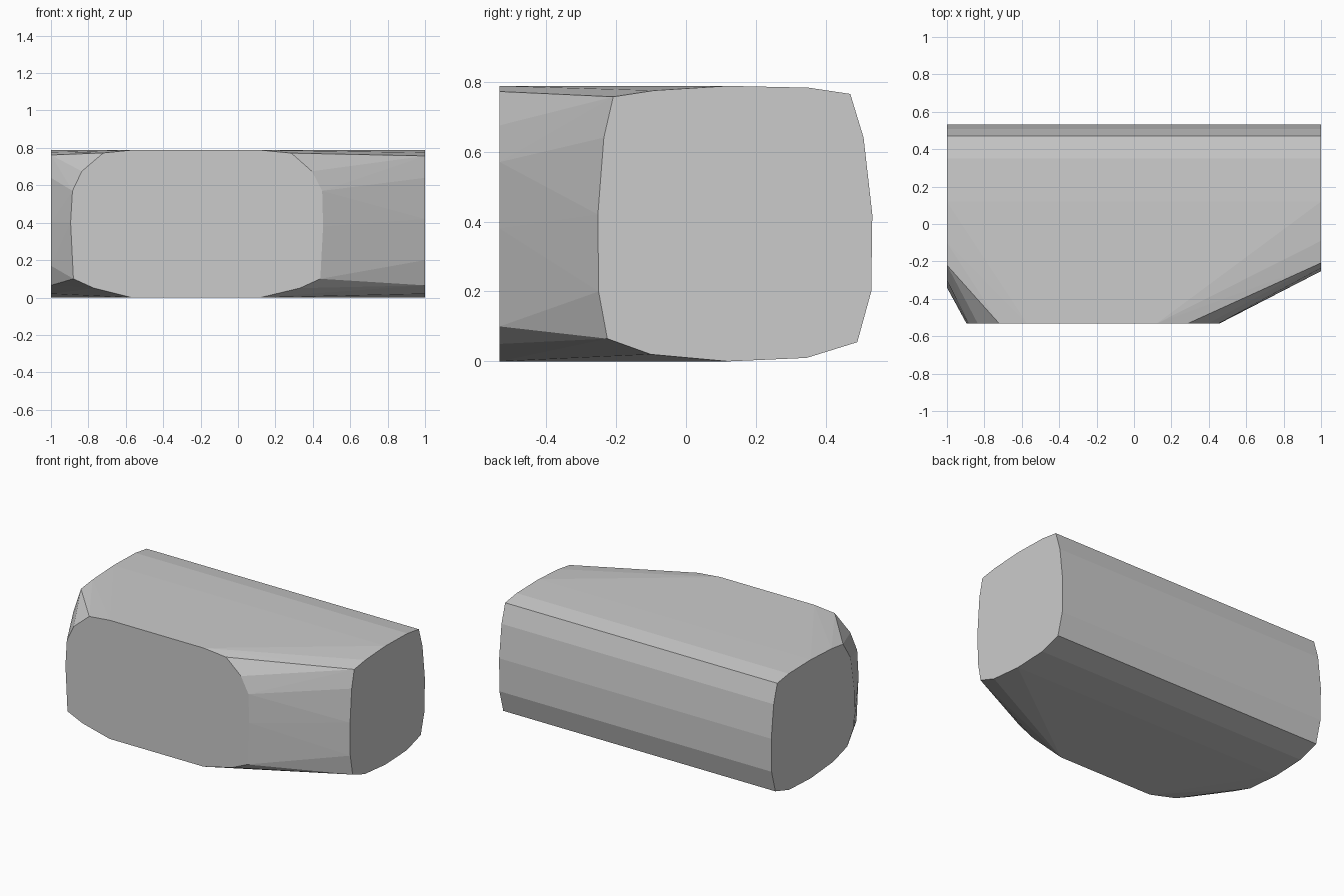
import bpy, bmesh, math

if "Cube" in bpy.data.objects:
    bpy.data.objects.remove(bpy.data.objects["Cube"])

# Rear half of the end profile (y, z), shared by both ends
rear = [(0.12, 0.788), (0.35, 0.783), (0.47, 0.765), (0.508, 0.64), (0.533, 0.42),
        (0.53, 0.2), (0.49, 0.055), (0.345, 0.01), (0.12, 0.0)]

# Front half of each end profile (y, z)
right_front = [(-0.10, 0.02), (-0.225, 0.065), (-0.25, 0.2), (-0.252, 0.42),
               (-0.235, 0.64), (-0.208, 0.757), (-0.09, 0.775)]
left_front = [(-0.12, 0.02), (-0.265, 0.065), (-0.335, 0.17), (-0.34, 0.4),
              (-0.30, 0.64), (-0.22, 0.762), (-0.10, 0.777)]

# Flat front face outline (x, z)
front = [(-0.57, 0.788), (-0.72, 0.773), (-0.835, 0.675), (-0.885, 0.57), (-0.895, 0.4),
         (-0.88, 0.1), (-0.77, 0.05), (-0.57, 0.0), (0.12, 0.0), (0.33, 0.05),
         (0.44, 0.1), (0.455, 0.38), (0.45, 0.57), (0.395, 0.675), (0.285, 0.772), (0.12, 0.788)]

points = [(1, y, z) for y, z in rear + right_front]
points += [(-1, y, z) for y, z in rear + left_front]
points += [(x, -0.533, z) for x, z in front]

# Faceted block spanning the three outlines
bm = bmesh.new()
for p in points:
    bm.verts.new(p)
hull = bmesh.ops.convex_hull(bm, input=bm.verts)
loose = [v for v in bm.verts if not v.link_faces]
bmesh.ops.delete(bm, geom=loose, context='VERTS')
bmesh.ops.dissolve_limit(bm, angle_limit=math.radians(0.5), verts=bm.verts, edges=bm.edges)
bmesh.ops.recalc_face_normals(bm, faces=bm.faces)

mesh = bpy.data.meshes.new("faceted_block")
bm.to_mesh(mesh)
bm.free()
block = bpy.data.objects.new("faceted_block", mesh)
bpy.context.collection.objects.link(block)
